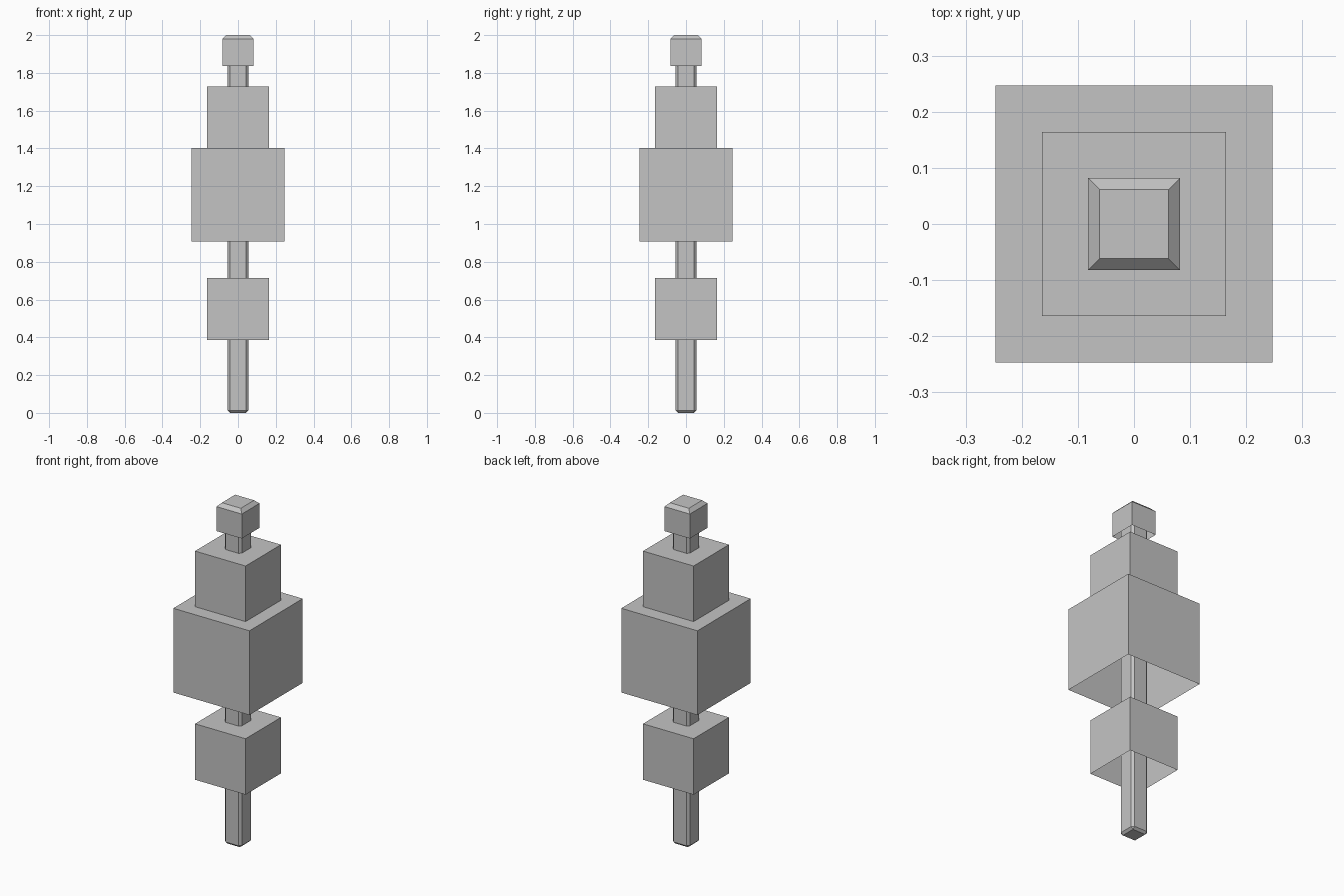
import bpy
import bmesh

cube = bpy.data.objects.get("Cube")
if cube:
    bpy.data.objects.remove(cube, do_unlink=True)

# Single flat grey
grey = bpy.data.materials.new("plain grey")
grey.use_nodes = True
colour = (0.55, 0.55, 0.55, 1)
grey.diffuse_color = colour
grey.node_tree.nodes["Principled BSDF"].inputs["Base Color"].default_value = colour


def box(name, half, bottom, top, chamfer, shell):
    """Square box; a shell is open below and chamfered only around its top."""
    bm = bmesh.new()
    bmesh.ops.create_cube(bm, size=2)
    for v in bm.verts:
        v.co.x *= half
        v.co.y *= half
        v.co.z = top if v.co.z > 0 else bottom
    edges = bm.edges[:]
    if shell:
        edges = [e for e in edges if all(v.co.z == top for v in e.verts)]
    bmesh.ops.bevel(bm, geom=edges, offset=chamfer, segments=1,
                    profile=0.5, affect='EDGES')
    if shell:
        bm.normal_update()
        floor = [f for f in bm.faces if f.normal.z < -0.9]
        bmesh.ops.delete(bm, geom=floor, context='FACES')
    mesh = bpy.data.meshes.new(name)
    bm.to_mesh(mesh)
    bm.free()
    mesh.materials.append(grey)
    obj = bpy.data.objects.new(name, mesh)
    bpy.context.collection.objects.link(obj)
    return obj


# Central rod with every edge chamfered
box("centre_rod", 0.055, 0, 1.95, 0.013, False)

# Hollow blocks threaded on the rod: half width and bottom height
blocks = {
    "lower_block": (0.164, 0.387),
    "large_block": (0.247, 0.908),
    "upper_block": (0.164, 1.4),
    "top_cap": (0.082, 1.836),
}
for name, (half, bottom) in blocks.items():
    box(name, half, bottom, bottom + 2 * half, half / 4, True)
